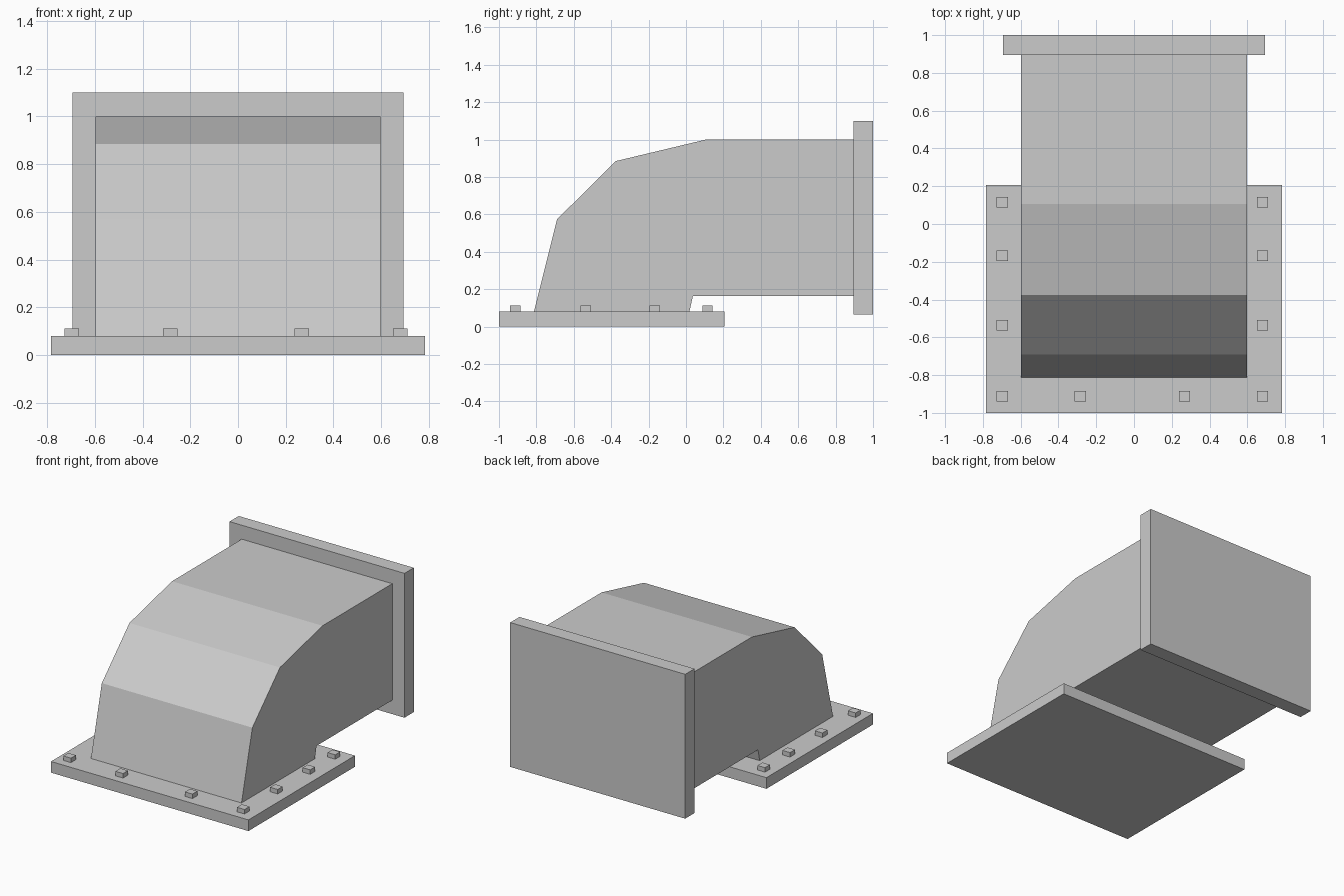
import bpy, bmesh

if "Cube" in bpy.data.objects:
    bpy.data.objects.remove(bpy.data.objects["Cube"])


def finish(name, bm):
    bmesh.ops.recalc_face_normals(bm, faces=bm.faces[:])
    mesh = bpy.data.meshes.new(name)
    bm.to_mesh(mesh)
    bm.free()
    obj = bpy.data.objects.new(name, mesh)
    bpy.context.collection.objects.link(obj)
    return obj


def box(name, x, y, z):
    bm = bmesh.new()
    bmesh.ops.create_cube(bm, size=1)
    for v in bm.verts:
        for i, (lo, hi) in enumerate((x, y, z)):
            v.co[i] = hi if v.co[i] > 0 else lo
    return finish(name, bm)


# Base plate and rear flange
box("base_plate", (-0.783, 0.783), (-1, 0.207), (0, 0.08))
box("rear_flange", (-0.694, 0.694), (0.895, 1), (0.065, 1.1))

# Elbow duct: side profile (y, z) extruded across x
profile = [(-0.813, 0.08), (-0.69, 0.573), (-0.377, 0.885), (0.105, 1.0),
           (0.895, 1.0), (0.895, 0.165), (0.037, 0.165), (0.018, 0.08)]
bm = bmesh.new()
side = bm.faces.new([bm.verts.new((-0.597, y, z)) for y, z in profile])
ext = bmesh.ops.extrude_face_region(bm, geom=[side], use_keep_orig=True)
moved = [g for g in ext["geom"] if isinstance(g, bmesh.types.BMVert)]
bmesh.ops.translate(bm, verts=moved, vec=(1.194, 0, 0))
finish("elbow_duct", bm)

# Bolt heads along both sides and the front edge of the plate
spots = [(x, y) for x in (-0.697, 0.68) for y in (-0.912, -0.536, -0.168, 0.115)]
spots += [(x, -0.912) for x in (-0.284, 0.267)]
for i, (x, y) in enumerate(spots):
    box(f"bolt_{i + 1}", (x - 0.03, x + 0.03), (y - 0.028, y + 0.028), (0.08, 0.112))
